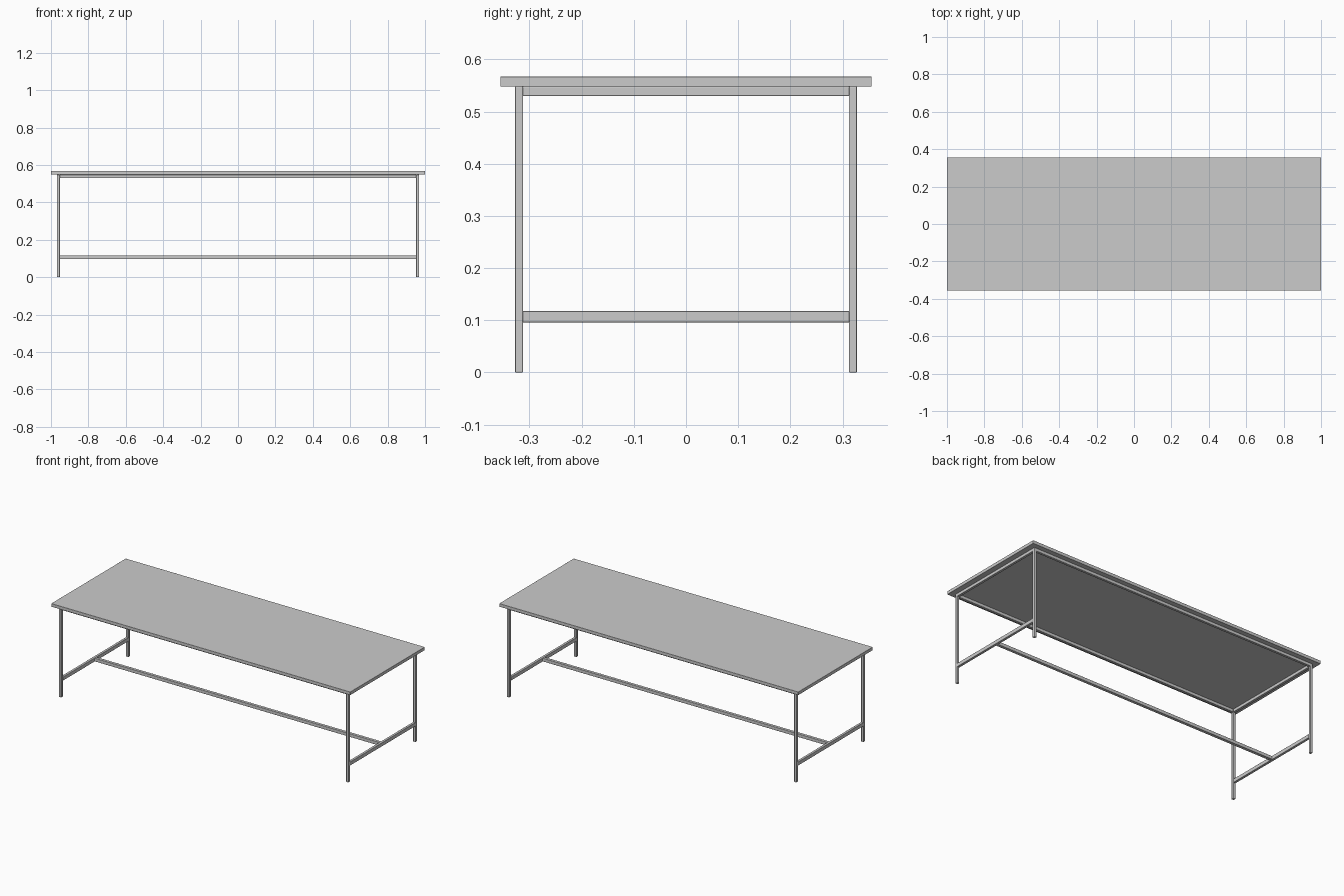
import bpy

if "Cube" in bpy.data.objects:
    bpy.data.objects.remove(bpy.data.objects["Cube"])

LEG = 0.015            # square tube size
LX, LY = 0.960, 0.320  # leg centre lines
TOP_Z = 0.548          # underside of the table top


def box(name, x, y, z, bevel=0.0015):
    """Softly bevelled box from (min, max) ranges."""
    bpy.ops.mesh.primitive_cube_add(
        size=1, location=[(a + b) / 2 for a, b in (x, y, z)])
    ob = bpy.context.object
    ob.name = name
    ob.scale = [b - a for a, b in (x, y, z)]
    bpy.ops.object.transform_apply(location=False, rotation=False, scale=True)
    mod = ob.modifiers.new("soft_edges", 'BEVEL')
    mod.width = bevel
    mod.segments = 2
    bpy.ops.object.shade_smooth_by_angle()
    return ob


def around(c, size=LEG):
    return (c - size / 2, c + size / 2)


# Table top
box("table_top", (-1, 1), (-0.356, 0.356), (TOP_Z, 0.567), 0.0008)

# Legs
for sx, side in ((-1, "left"), (1, "right")):
    for sy, end in ((-1, "front"), (1, "back")):
        box(f"{end}_{side}_leg", around(sx * LX), around(sy * LY), (0, TOP_Z))

# Rails between the legs, under the top and near the floor
ix, iy = LX - LEG / 2, LY - LEG / 2
for sx, side in ((-1, "left"), (1, "right")):
    box(f"{side}_top_rail", around(sx * LX), (-iy - 0.001, iy + 0.001), (0.530, TOP_Z))
    box(f"{side}_stretcher", around(sx * LX), (-iy - 0.001, iy + 0.001), (0.096, 0.118))
for sy, end in ((-1, "front"), (1, "back")):
    box(f"{end}_top_rail", (-ix - 0.001, ix + 0.001), around(sy * LY), (0.530, TOP_Z))

# Long stretcher down the middle
box("long_stretcher", (-ix - 0.001, ix + 0.001), around(0, 0.018), (0.097, 0.117))
